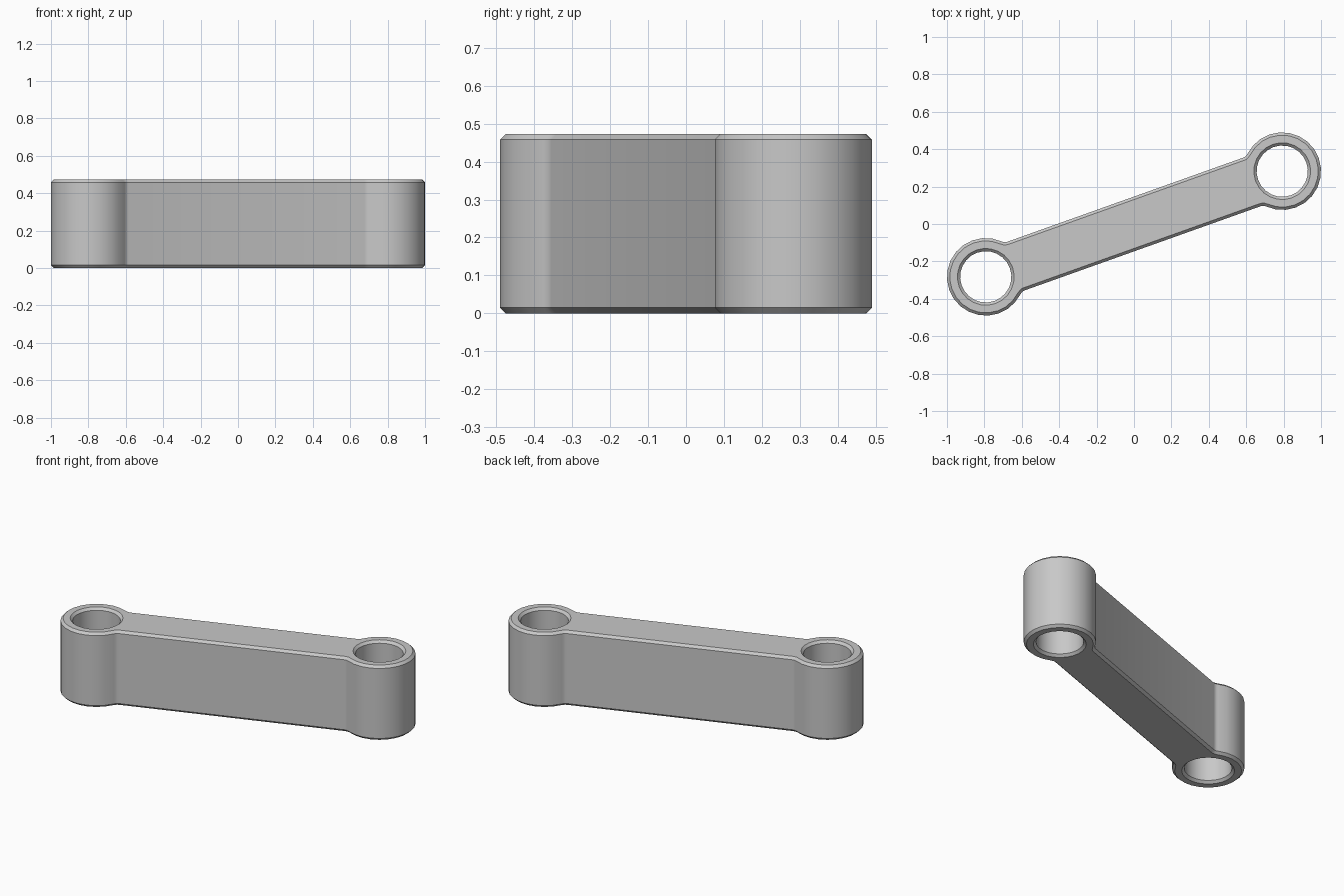
import bpy
import bmesh
from math import sin, cos, asin, atan2, hypot, pi, radians, sqrt

if "Cube" in bpy.data.objects:
    bpy.data.objects.remove(bpy.data.objects["Cube"], do_unlink=True)

# Main dimensions
END_X, END_Y = 0.7925, 0.2825
HALF = hypot(END_X, END_Y)
TILT = atan2(END_Y, END_X)
RING, BORE, BAR = 0.2075, 0.137, 0.138
FILLET, CHAMFER, HEIGHT = 0.04, 0.015, 0.473
LEVELS = [(0, CHAMFER), (CHAMFER, 0), (HEIGHT - CHAMFER, 0), (HEIGHT, CHAMFER)]


def arc(cx, cy, radius, start, end, steps):
    angles = [start + (end - start) * i / steps for i in range(steps + 1)]
    return [(cx + radius * cos(a), cy + radius * sin(a)) for a in angles]


def link_outline(inset):
    """Two round ends joined by a bar through small fillets."""
    u = sqrt((RING + FILLET) ** 2 - (BAR + FILLET) ** 2)
    v = BAR + FILLET
    join = asin(v / (RING + FILLET))
    radius = FILLET + inset
    half = arc(-HALF + u, v, radius, 1.5 * pi, pi + join, 3)
    half += arc(-HALF, 0, RING - inset, join, 2 * pi - join, 18)[1:]
    half += arc(-HALF + u, -v, radius, pi - join, pi / 2, 3)[1:]
    return half + [(-x, -y) for x, y in half]


def bore_outline(cx, inset):
    return arc(cx, 0, BORE + inset, 0, 2 * pi, 24)[:-1]


def place(bm, points, z):
    return [bm.verts.new((x * cos(TILT) - y * sin(TILT),
                          x * sin(TILT) + y * cos(TILT), z)) for x, y in points]


def add_wall(bm, outline):
    """Skin the chamfered wall and return its bottom and top edges."""
    loops = [place(bm, outline(inset), z) for z, inset in LEVELS]
    for low, high in zip(loops, loops[1:]):
        for i in range(len(low)):
            bm.faces.new((low[i - 1], low[i], high[i], high[i - 1]))
    return [[bm.edges.get((loop[i - 1], loop[i])) for i in range(len(loop))]
            for loop in (loops[0], loops[-1])]


# Outer wall and both bores
bm = bmesh.new()
walls = [add_wall(bm, link_outline)]
for side in (-1, 1):
    walls.append(add_wall(bm, lambda inset: bore_outline(side * HALF, inset)))

# Flat bottom and top around the bores
for end, direction in ((0, -1), (1, 1)):
    edges = [e for wall in walls for e in wall[end]]
    bmesh.ops.triangle_fill(bm, edges=edges, use_beauty=True,
                            normal=(0, 0, direction))
bmesh.ops.recalc_face_normals(bm, faces=bm.faces[:])

mesh = bpy.data.meshes.new("link_arm")
bm.to_mesh(mesh)
bm.free()
link = bpy.data.objects.new("link_arm", mesh)
bpy.context.collection.objects.link(link)

# Smooth curves with crisp chamfers
mesh.shade_smooth()
mesh.set_sharp_from_angle(angle=radians(30))

# Plain grey
grey = bpy.data.materials.new("light_grey")
grey.use_nodes = True
colour = (0.58, 0.58, 0.58, 1)
grey.diffuse_color = colour
grey.node_tree.nodes["Principled BSDF"].inputs["Base Color"].default_value = colour
mesh.materials.append(grey)
